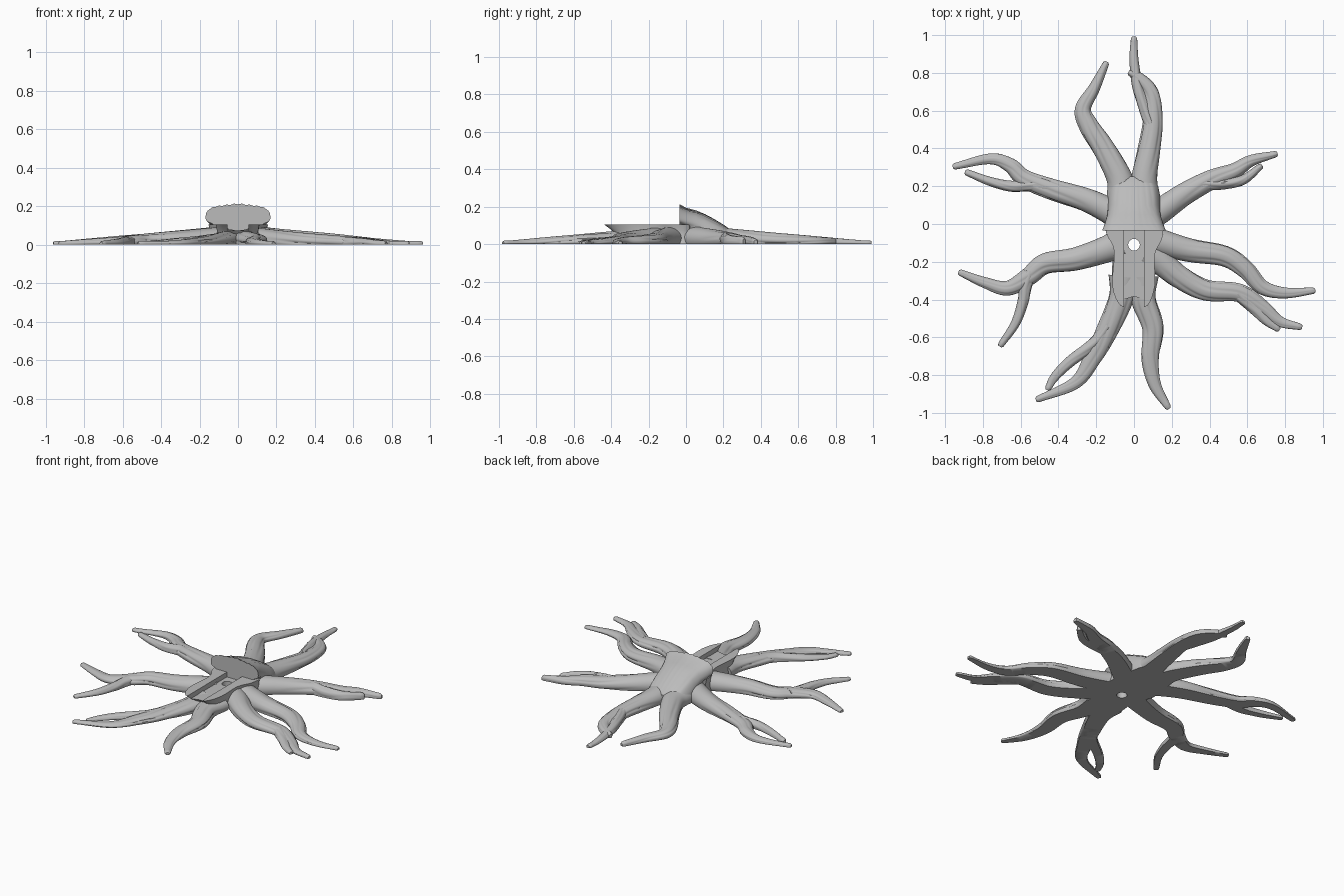
import bpy, bmesh, math
from mathutils import Vector

old = bpy.data.objects.get("Cube")
if old:
    bpy.data.objects.remove(old, do_unlink=True)

grey = bpy.data.materials.new("plain_grey")
grey.use_nodes = True
colour = (0.5, 0.5, 0.5, 1)
grey.diffuse_color = colour
bsdf = next(n for n in grey.node_tree.nodes if n.type == 'BSDF_PRINCIPLED')
bsdf.inputs["Base Color"].default_value = colour


def activate(ob):
    bpy.ops.object.select_all(action='DESELECT')
    ob.select_set(True)
    bpy.context.view_layer.objects.active = ob


def smooth(ob, angle=40):
    activate(ob)
    bpy.ops.object.shade_smooth_by_angle(angle=math.radians(angle))


def loft(name, rings):
    """Skin a list of equal closed rings and cap both ends."""
    bm = bmesh.new()
    rows = [[bm.verts.new(p) for p in ring] for ring in rings]
    n = len(rows[0])
    for a, b in zip(rows, rows[1:]):
        for i in range(n):
            j = (i + 1) % n
            bm.faces.new((a[i], a[j], b[j], b[i]))
    bm.faces.new(rows[0])
    bm.faces.new(rows[-1])
    bmesh.ops.recalc_face_normals(bm, faces=bm.faces)
    mesh = bpy.data.meshes.new(name)
    bm.to_mesh(mesh)
    bm.free()
    mesh.materials.append(grey)
    ob = bpy.data.objects.new(name, mesh)
    bpy.context.collection.objects.link(ob)
    return ob


def spline(points, closed=False, steps=8):
    """Catmull-Rom curve through the given points."""
    p = [Vector(q) for q in points]
    if closed:
        p = [p[-1]] + p + p[:2]
    else:
        p = [2 * p[0] - p[1]] + p + [2 * p[-1] - p[-2]]
    out = []
    for a, b, c, d in zip(p, p[1:], p[2:], p[3:]):
        for k in range(steps):
            t = k / steps
            out.append(0.5 * (2 * b + (c - a) * t + (2 * a - 5 * b + 4 * c - d) * t ** 2
                              + (3 * b - a - 3 * c + d) * t ** 3))
    if not closed:
        out.append(p[-2])
    return out


def root(name, points, width=0.066, seed=0.0, sides=30, tip=0.017):
    """Flat-bottomed tapering root with creased bark."""
    path = spline(points)
    last = len(path) - 1
    dip = 0.45
    rings = []
    for i, c in enumerate(path):
        t = i / last
        tangent = (path[min(i + 1, last)] - path[max(i - 1, 0)]).normalized()
        side = Vector((-tangent.y, tangent.x))
        r = tip + (width - tip) * (1 - t ** 1.8)
        if width > 0.05:
            r *= 1 + 0.3 * (1 - t) ** 8
        h = max(0.02, 0.105 - 0.09 * c.length)
        depth = 0.13 * min(1, max(0, (c.length - 0.25) * 5)) * (1 - 0.5 * t)

        def ring(centre, scale):
            pts = []
            for k in range(sides):
                a = -dip + (math.pi + 2 * dip) * k / (sides - 1)
                wave = math.sin(6 * a + 2 * math.sin(7 * t + seed) + seed)
                s = scale * (1 - depth * max(0, wave) ** 3)
                z = h * (math.sin(a) * s + math.sin(dip)) / (1 + math.sin(dip))
                q = centre + side * (r * math.cos(a) * s)
                edge = k in (0, sides - 1)
                pts.append((q.x, q.y, 0 if edge else max(0, z)))
            return pts
        rings.append(ring(c, 1))
    rings.append(ring(path[-1] + tangent * tip * 0.6, 0.6))
    smooth(loft(name, rings), 45)


# Main roots, listed around the stump
main_roots = {
    "back_right_root": [(-.06, .15), (-.08, .25), (-.16, .4), (-.24, .52), (-.27, .61), (-.21, .72), (-.148, .85)],
    "back_left_root": [(.05, .15), (.055, .25), (.08, .4), (.1, .55), (.09, .69), (.03, .77), (-.02, .8)],
    "left_rear_root": [(.06, .03), (.14, .07), (.27, .16), (.41, .235), (.53, .28), (.62, .335), (.75, .37)],
    "left_middle_root": [(.08, -.08), (.15, -.1), (.3, -.14), (.48, -.17), (.59, -.24), (.68, -.335), (.8, -.365), (.95, -.353)],
    "left_front_root": [(.07, -.15), (.13, -.19), (.24, -.28), (.38, -.35), (.56, -.365), (.68, -.44), (.77, -.515), (.88, -.545)],
    "front_left_root": [(.045, -.28), (.05, -.4), (.1, -.55), (.085, -.71), (.11, -.85), (.18, -.97)],
    "front_right_root": [(-.05, -.28), (-.07, -.4), (-.15, -.58), (-.22, -.71), (-.31, -.84), (-.51, -.928)],
    "right_front_root": [(-.07, -.1), (-.15, -.135), (-.31, -.185), (-.47, -.21), (-.56, -.28), (-.67, -.34), (-.79, -.31), (-.92, -.257)],
    "right_rear_root": [(-.06, .03), (-.13, .07), (-.26, .13), (-.44, .185), (-.58, .24), (-.655, .31), (-.76, .345), (-.95, .305)],
}
for i, (name, pts) in enumerate(main_roots.items()):
    root(name, pts, seed=i * 1.7)

# Thin side shoots
shoots = {
    "back_left_shoot": [(.085, .53), (.055, .62), (.017, .74), (0, .87), (0, .982)],
    "left_rear_shoot": [(.36, .21), (.48, .215), (.58, .235), (.67, .305)],
    "left_front_shoot": [(.55, -.37), (.64, -.45), (.7, -.51), (.762, -.555)],
    "front_right_shoot": [(-.14, -.54), (-.21, -.63), (-.34, -.73), (-.42, -.81), (-.455, -.87)],
    "right_front_shoot": [(-.55, -.25), (-.575, -.34), (-.59, -.42), (-.63, -.53), (-.705, -.64)],
    "right_rear_shoot": [(-.46, .2), (-.55, .205), (-.65, .2), (-.76, .225), (-.885, .273)],
}
for i, (name, pts) in enumerate(shoots.items()):
    root(name, pts, width=0.034, seed=i * 2.3, sides=20)

# Front block with a flat sawn top and an undercut front end
outline = spline([(-.14, .02), (-.145, -.05), (-.105, -.14), (-.115, -.32), (-.07, -.425), (0, -.415),
                  (.07, -.425), (.11, -.32), (.11, -.16), (.15, -.07), (.14, .02), (0, .03)], True, 4)


def block_ring(z, sx, sy):
    return [(p.x * sx, p.y * (sy if p.y < 0 else 1), z) for p in outline]


block = loft("front_block", [block_ring(0, 1.02, .86), block_ring(.04, .95, .86),
                             block_ring(.073, .95, .92), block_ring(.106, 1, 1.02)])

# Channel along the top and a hole straight through
bpy.ops.mesh.primitive_cube_add(size=1, location=(0, -.28, .125))
channel = bpy.context.object
channel.scale = (.108, .5, .1)
bpy.ops.mesh.primitive_cylinder_add(vertices=20, radius=.031, depth=.5, location=(0, -.11, 0))
hole = bpy.context.object
for cutter in (channel, hole):
    cutter.hide_render = True
    cut = block.modifiers.new("cut", 'BOOLEAN')
    cut.operation = 'DIFFERENCE'
    cut.solver = 'EXACT'
    cut.object = cutter
    activate(block)
    bpy.ops.object.modifier_apply(modifier=cut.name)
    bpy.data.objects.remove(cutter, do_unlink=True)
smooth(block, 30)

# Sloping rear stump with an upright sawn front face
front_half = [(.75, 0), (.72, .35), (.78, .5), (.97, .58), (1, .7), (.93, .84), (.7, .93), (.35, .97), (0, 1)]
back_half = [(1, 0), (1, .25), (.97, .45), (.92, .6), (.84, .74), (.7, .86), (.5, .94), (.25, .99), (0, 1)]
stations = [(-.035, .168, .215), (0, .16, .195), (.05, .15, .182), (.1, .145, .162), (.15, .138, .135),
            (.2, .128, .105), (.235, .11, .08), (.252, .08, .06)]
rings = []
for y, w, h in stations:
    blend = min(1, max(0, (y + .035) / .13))
    half = [Vector(a).lerp(Vector(b), blend) for a, b in zip(front_half, back_half)]
    section = [(q.x, q.y) for q in half] + [(-q.x, q.y) for q in reversed(half[:-1])]
    section = spline(section, False, 3)
    rings.append([(q.x * w, y, max(0, q.y * h) * (1 - .025 * math.cos(q.x * 14) ** 2 * q.y))
                  for q in section])
smooth(loft("rear_stump", rings), 40)
